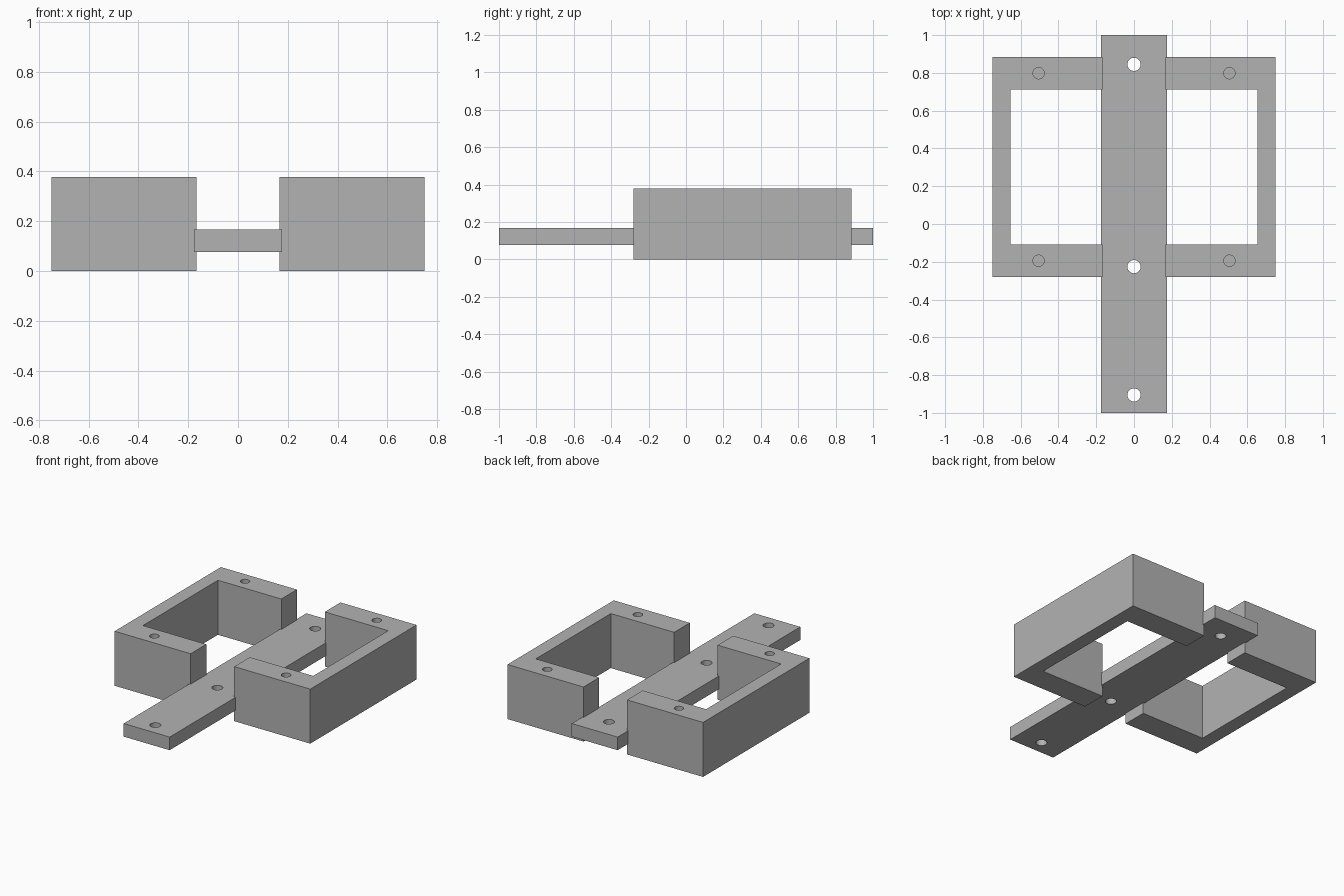
import bpy
import bmesh
from mathutils import Matrix, Vector

default_cube = bpy.data.objects.get("Cube")
if default_cube:
    bpy.data.objects.remove(default_cube, do_unlink=True)

# One plain grey for everything
GREY = (0.45, 0.45, 0.45, 1.0)
grey = bpy.data.materials.new("plain grey")
grey.use_nodes = True
grey.diffuse_color = GREY
grey.node_tree.nodes["Principled BSDF"].inputs["Base Color"].default_value = GREY


def finish(name, bm):
    bmesh.ops.recalc_face_normals(bm, faces=bm.faces)
    mesh = bpy.data.meshes.new(name)
    bm.to_mesh(mesh)
    bm.free()
    mesh.materials.append(grey)
    obj = bpy.data.objects.new(name, mesh)
    bpy.context.collection.objects.link(obj)
    return obj


def prism(name, outline, z0, z1):
    """Extrude a flat outline from z0 up to z1."""
    bm = bmesh.new()
    face = bm.faces.new([bm.verts.new((x, y, z0)) for x, y in outline])
    result = bmesh.ops.extrude_face_region(bm, geom=[face])
    top = [v for v in result["geom"] if isinstance(v, bmesh.types.BMVert)]
    bmesh.ops.translate(bm, verts=top, vec=Vector((0, 0, z1 - z0)))
    return finish(name, bm)


def drill(obj, centres, radius, z0, z1):
    """Cut round vertical holes between z0 and z1."""
    bm = bmesh.new()
    for x, y in centres:
        bmesh.ops.create_cone(
            bm, cap_ends=True, segments=32, radius1=radius, radius2=radius,
            depth=z1 - z0, matrix=Matrix.Translation((x, y, (z0 + z1) / 2)))
    cutter = finish("hole_cutter", bm)
    cutter.hide_render = True
    cut = obj.modifiers.new("holes", "BOOLEAN")
    cut.operation = "DIFFERENCE"
    cut.solver = "EXACT"
    cut.object = cutter
    bpy.context.view_layer.objects.active = obj
    bpy.ops.object.modifier_apply(modifier=cut.name)
    bpy.data.objects.remove(cutter, do_unlink=True)
    bpy.ops.object.select_all(action="DESELECT")
    obj.select_set(True)
    bpy.ops.object.shade_smooth_by_angle()


# Long centre bar with three through holes
BAR = 0.176
bar = prism("centre_bar", [(-BAR, -1), (BAR, -1), (BAR, 1), (-BAR, 1)], 0.076, 0.167)
drill(bar, [(0, -0.905), (0, -0.226), (0, 0.845)], 0.035, 0, 0.3)

# C-shaped side brackets, each with two blind holes in the top
HEIGHT = 0.378
TIP, INNER, OUTER = 0.167, 0.653, 0.75
FRONT, BACK, ARM = -0.28, 0.884, 0.171
profile = [(TIP, FRONT), (OUTER, FRONT), (OUTER, BACK), (TIP, BACK),
           (TIP, BACK - ARM), (INNER, BACK - ARM),
           (INNER, FRONT + ARM), (TIP, FRONT + ARM)]
for name, side in (("left_bracket", 1), ("right_bracket", -1)):
    bracket = prism(name, [(side * x, y) for x, y in profile], 0, HEIGHT)
    holes = [(side * 0.505, y) for y in (FRONT + ARM / 2, BACK - ARM / 2)]
    drill(bracket, holes, 0.03, HEIGHT - 0.2, HEIGHT + 0.1)
